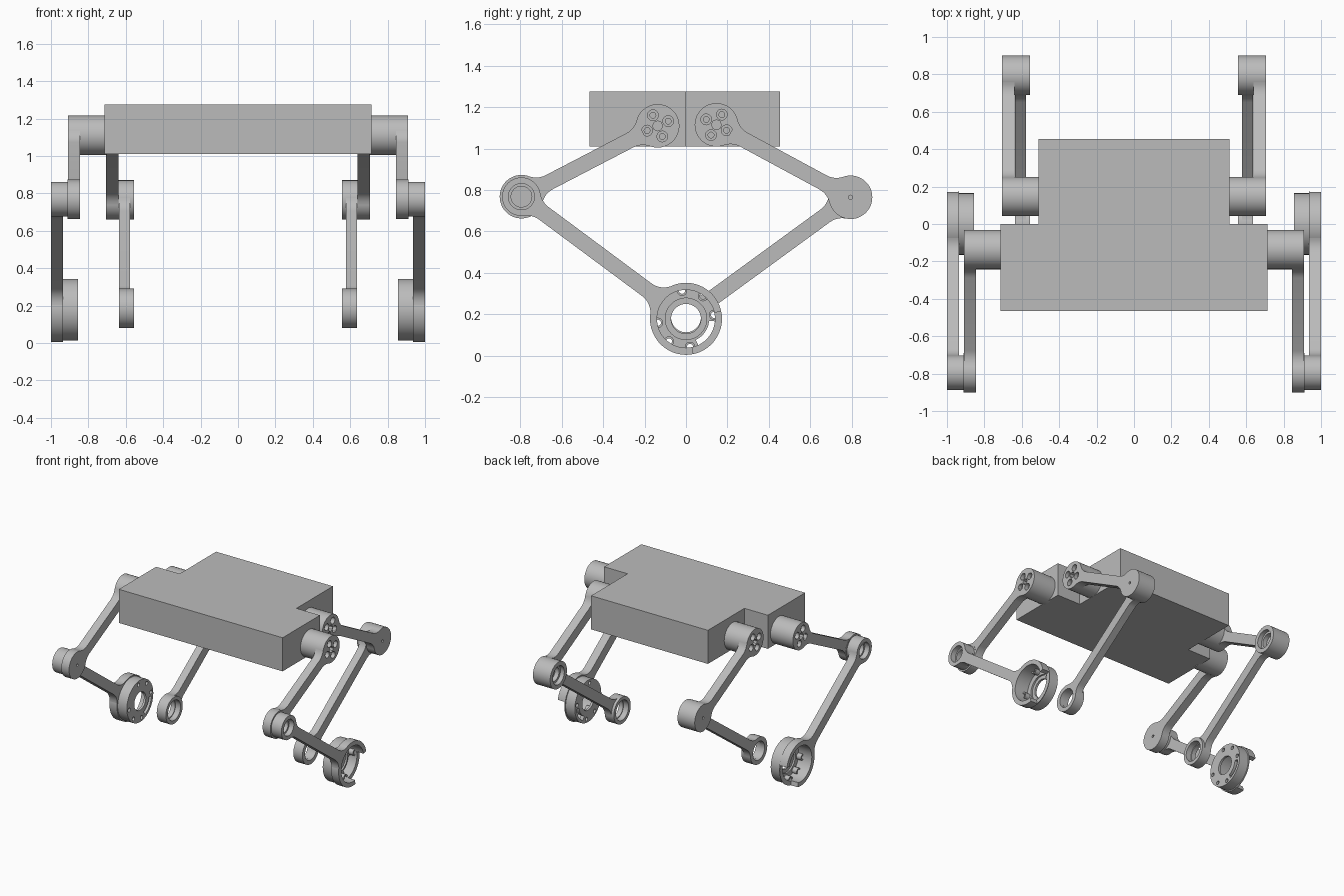
import bpy, bmesh, math
from mathutils import Vector

if "Cube" in bpy.data.objects:
    bpy.data.objects.remove(bpy.data.objects["Cube"])

grey = bpy.data.materials.new("plain_grey")
grey.use_nodes = True
grey.diffuse_color = (0.5, 0.5, 0.5, 1)
grey.node_tree.nodes["Principled BSDF"].inputs["Base Color"].default_value = (0.5, 0.5, 0.5, 1)


def add_object(name, bm):
    bmesh.ops.recalc_face_normals(bm, faces=bm.faces[:])
    mesh = bpy.data.meshes.new(name)
    bm.to_mesh(mesh)
    bm.free()
    mesh.materials.append(grey)
    obj = bpy.data.objects.new(name, mesh)
    bpy.context.collection.objects.link(obj)
    return obj


def lathe_into(bm, profile, centre, steps=48):
    """Turn a closed (x, radius) profile about an axis along x."""
    cy, cz = centre
    rings = []
    for x, r in profile:
        if r == 0:
            rings.append([bm.verts.new((x, cy, cz))] * steps)
        else:
            angles = [math.tau * i / steps for i in range(steps)]
            rings.append([bm.verts.new((x, cy + r * math.cos(a), cz + r * math.sin(a))) for a in angles])
    for k, a in enumerate(rings):
        b = rings[(k + 1) % len(rings)]
        for i in range(steps):
            j = (i + 1) % steps
            corners = list(dict.fromkeys((a[i], a[j], b[j], b[i])))
            if len(corners) > 2:
                bm.faces.new(corners)


def rod(x0, x1, r):
    return [(x0, 0), (x0, r), (x1, r), (x1, 0)]


def prism_into(bm, points, depth):
    """Extrude a flat outline of 3D points along a vector."""
    face = bm.faces.new([bm.verts.new(p) for p in points])
    made = bmesh.ops.extrude_face_region(bm, geom=[face])["geom"]
    verts = [g for g in made if isinstance(g, bmesh.types.BMVert)]
    bmesh.ops.translate(bm, verts=verts, vec=depth)


def lathe(name, profile, centre):
    bm = bmesh.new()
    lathe_into(bm, profile, centre)
    return add_object(name, bm)


def finish(obj, cutter=None):
    """Cut, smooth and mirror a leg part."""
    bpy.ops.object.select_all(action='DESELECT')
    bpy.context.view_layer.objects.active = obj
    obj.select_set(True)
    if cutter:
        cutter.hide_render = True
        mod = obj.modifiers.new("cut", 'BOOLEAN')
        mod.operation, mod.solver, mod.object = 'DIFFERENCE', 'EXACT', cutter
        bpy.ops.object.modifier_apply(modifier=mod.name)
        bpy.data.objects.remove(cutter)
    bpy.ops.object.shade_smooth_by_angle(angle=math.radians(30))
    obj.modifiers.new("mirror", 'MIRROR').use_mirror_merge = False


def bar(name, a, b, ra, rb, x0, x1, half=0.038, fillet=0.1):
    """Straight link whose ends flare into round bosses of radius ra and rb."""
    a, b = Vector(a), Vector(b)
    along = (b - a).normalized()
    side = Vector((-along.y, along.x))

    def flare(r):
        rise = half + fillet
        run = math.sqrt((r + fillet) ** 2 - rise ** 2)
        stop = math.atan2(run, rise)
        return [(run - fillet * math.sin(stop * t / 6), rise - fillet * math.cos(stop * t / 6))
                for t in range(6, -1, -1)]

    length = (b - a).length
    edge = flare(ra) + [(length - u, v) for u, v in reversed(flare(rb))]
    outline = edge + [(u, -v) for u, v in reversed(edge)]
    flat = [a + along * u + side * v for u, v in outline]
    bm = bmesh.new()
    prism_into(bm, [(x0, p.x, p.y) for p in flat], (x1 - x0, 0, 0))
    finish(add_object(name, bm))


def polar(centre, r, degrees):
    t = math.radians(degrees)
    return centre[0] + r * math.cos(t), centre[1] + r * math.sin(t)


def sector_into(bm, centre, r0, r1, start, end, x0, x1):
    angles = [start + (end - start) * i / 12 for i in range(13)]
    ring = [polar(centre, r1, t) for t in angles] + [polar(centre, r0, t) for t in reversed(angles)]
    prism_into(bm, [(x0, *p) for p in ring], (x1 - x0, 0, 0))


# T-shaped body
half = [(0.715, -0.465), (0.715, 0), (0.51, 0), (0.51, 0.455)]
body = bmesh.new()
prism_into(body, [(x, y, 1.01) for x, y in half] + [(-x, y, 1.01) for x, y in reversed(half)], (0, 0, 0.265))
add_object("body", body)


def hip(name, centre, x0, x1, turn):
    """Hip drum with a socket and four counterbored bolt holes."""
    drum = lathe(name, rod(x0, x1, 0.105), centre)
    cut = bmesh.new()
    lathe_into(cut, rod(x1 - 0.03, x1 + 0.02, 0.024), centre, 8)
    for k in range(4):
        spot = polar(centre, 0.056, turn + 90 * k)
        stepped = [(x1 - 0.06, 0), (x1 - 0.06, 0.014), (x1 - 0.03, 0.014),
                   (x1 - 0.03, 0.026), (x1 + 0.02, 0.026), (x1 + 0.02, 0)]
        lathe_into(cut, stepped, spot, 20)
    finish(drum, add_object(name + "_cutter", cut))


R = 0.105
foot = (0, 0.178)

# Front legs: lower link sits outside the upper link
f_hip, f_knee = (-0.137, 1.11), (-0.795, 0.768)
hip("front_hip", f_hip, 0.70, 0.91, 24)
bar("front_upper_leg", f_hip, f_knee, R, R, 0.845, 0.91)
finish(lathe("front_knee_disc", [(0.845, 0.01), (0.845, R), (0.912, R), (0.912, 0.01)], f_knee))
finish(lathe("front_knee_socket", [(0.91, 0), (0.91, 0.093), (1, 0.093), (1, 0.063), (0.96, 0.063),
                                   (0.96, 0.05), (0.92, 0.05), (0.92, 0)], f_knee))
bar("front_lower_leg", f_knee, foot, 0.093, 0.173, 0.935, 1)

# Front foot: open cup with a drilled flange on its inner side
cup = lathe("front_foot_cup", [(0.855, 0.072), (0.855, 0.165), (0.935, 0.165), (0.935, 0.174), (1, 0.174),
                               (1, 0.14), (0.885, 0.14), (0.885, 0.1), (0.872, 0.1), (0.872, 0.072)], foot)
bolt_angles = [8, 53, 98, 188, 233, 278]
cut = bmesh.new()
for t in bolt_angles:
    lathe_into(cut, rod(0.84, 0.895, 0.015), polar(foot, 0.137, t), 16)
sector_into(cut, foot, 0.112, 0.143, -65, -5, 0.84, 0.9)
sector_into(cut, foot, 0.12, 0.2, -78, 12, 0.94, 1.02)
finish(cup, add_object("foot_cutter", cut))
posts = bmesh.new()
for t in bolt_angles:
    lathe_into(posts, [(0.87, 0.015), (0.87, 0.025), (0.925, 0.025), (0.925, 0.015)], polar(foot, 0.137, t), 16)
finish(add_object("front_foot_posts", posts))

# Rear legs: lower link sits inside the upper link
r_hip, r_knee = (0.147, 1.115), (0.795, 0.765)
hip("rear_hip", r_hip, 0.50, 0.706, 62)
bar("rear_upper_leg", r_hip, r_knee, R, R, 0.638, 0.706)
finish(lathe("rear_knee_disc", [(0.634, 0.01), (0.634, R), (0.706, R), (0.706, 0.01)], r_knee))
finish(lathe("rear_knee_socket", [(0.636, 0), (0.636, R), (0.556, R), (0.556, 0.072), (0.59, 0.072),
                                  (0.59, 0.055), (0.625, 0.055), (0.625, 0)], r_knee))
rear_foot = (0, 0.185)
bar("rear_lower_leg", r_knee, rear_foot, R, R, 0.577, 0.636)
finish(lathe("rear_foot_ring", [(0.636, 0.072), (0.636, R), (0.556, R), (0.556, 0.078),
                                (0.6, 0.078), (0.6, 0.072)], rear_foot))
